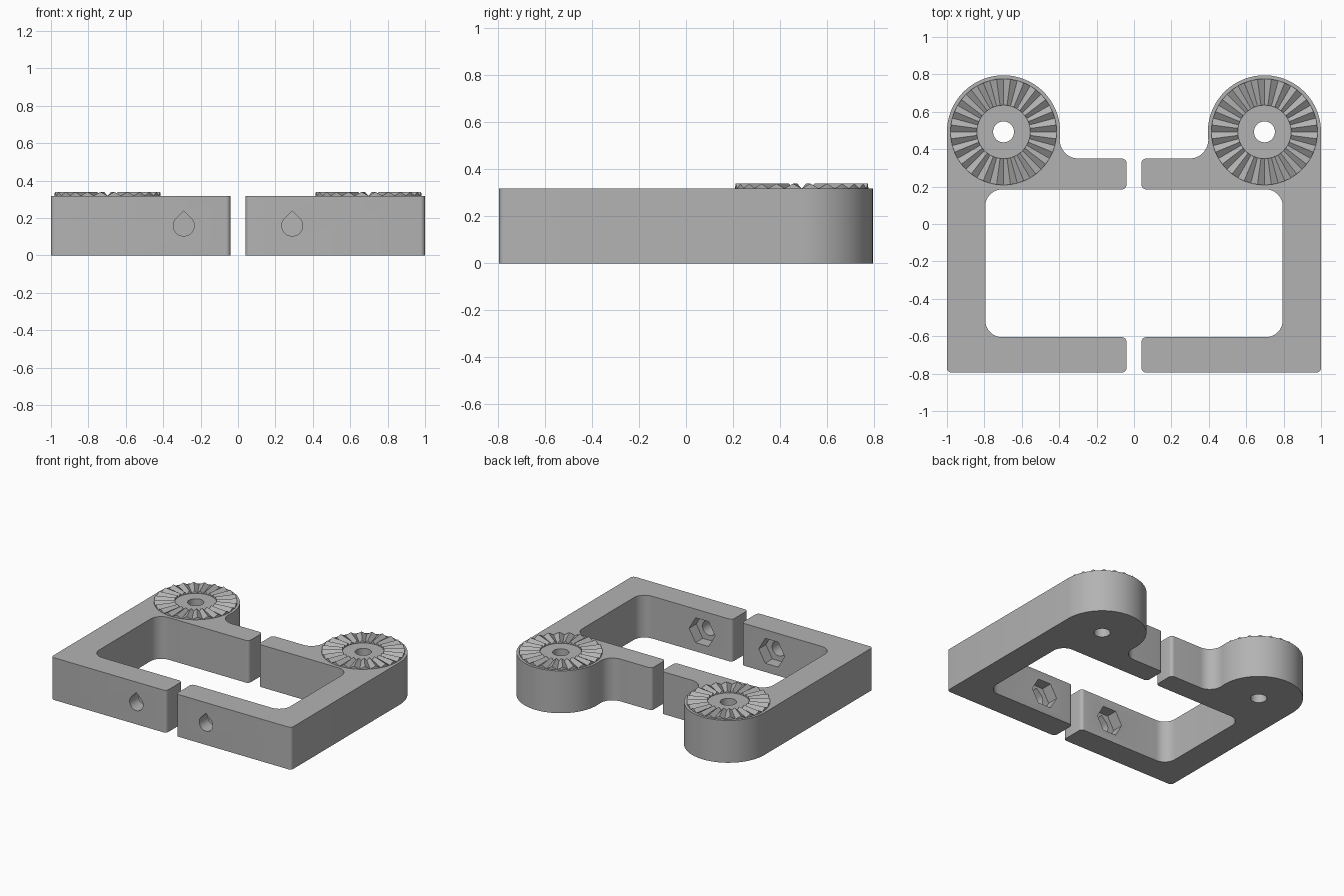
import bpy, bmesh, math
from mathutils import Matrix

if "Cube" in bpy.data.objects:
    bpy.data.objects.remove(bpy.data.objects["Cube"])

H = 0.318                      # body height
CX, CY, R = 0.6975, 0.4925, 0.3025   # round knuckle
BOLT_X, BOLT_Z = 0.29, 0.159

grey = bpy.data.materials.new("plain grey")
grey.diffuse_color = (0.45, 0.45, 0.45, 1)
grey.use_nodes = True
grey.node_tree.nodes["Principled BSDF"].inputs["Base Color"].default_value = grey.diffuse_color


def arc(cx, cy, r, a0, a1, n):
    return [(cx + r * math.cos(math.radians(a0 + (a1 - a0) * i / n)),
             cy + r * math.sin(math.radians(a0 + (a1 - a0) * i / n)))
            for i in range(n + 1)]


def make_object(name, bm):
    bmesh.ops.recalc_face_normals(bm, faces=bm.faces)
    mesh = bpy.data.meshes.new(name)
    bm.to_mesh(mesh)
    bm.free()
    mesh.materials.append(grey)
    obj = bpy.data.objects.new(name, mesh)
    bpy.context.collection.objects.link(obj)
    return obj


def prism(name, points, z0, z1, matrix=None):
    bm = bmesh.new()
    face = bm.faces.new([bm.verts.new((x, y, z0)) for x, y in points])
    top = bmesh.ops.extrude_face_region(bm, geom=[face])
    verts = [v for v in top["geom"] if isinstance(v, bmesh.types.BMVert)]
    bmesh.ops.translate(bm, verts=verts, vec=(0, 0, z1 - z0))
    if matrix:
        bm.transform(matrix)
    return make_object(name, bm)


def activate(obj):
    bpy.ops.object.select_all(action="DESELECT")
    obj.select_set(True)
    bpy.context.view_layer.objects.active = obj


def mirrored(obj):
    mod = obj.modifiers.new("mirror", "MIRROR")
    mod.use_axis[0] = True
    activate(obj)
    bpy.ops.object.modifier_apply(modifier=mod.name)


# Half clamp outline: front bar, side bar, knuckle, blend, back bar, inner corners
blend = 0.1
dy = 0.35 + blend - CY
fx = CX - math.sqrt((R + blend) ** 2 - dy ** 2)
tilt = math.degrees(math.atan2(-dy, CX - fx))
c = 0.025
outline = (arc(0.04 + c, -0.795 + c, c, 180, 270, 5)
           + arc(1 - c, -0.795 + c, c, 270, 360, 5)
           + arc(CX, CY, R, 0, 180 + tilt, 48)
           + arc(fx, 0.35 + blend, blend, tilt, -90, 12)[1:]
           + arc(0.04 + c, 0.35 - c, c, 90, 180, 5)
           + arc(0.04 + c, 0.185 + c, c, 180, 270, 5)
           + arc(0.705, 0.095, 0.09, 90, 0, 10)
           + arc(0.705, -0.515, 0.09, 0, -90, 10)
           + arc(0.04 + c, -0.605 - c, c, 90, 180, 5))
body = prism("clamp_halves", outline, 0, H)

# Pivot bore, teardrop bolt hole and hexagonal nut pocket
upright = Matrix.Translation((BOLT_X, 0, BOLT_Z)) @ Matrix.Rotation(math.pi / 2, 4, "X")
teardrop = arc(0, 0, 0.056, 135, 405, 30) + [(0, 0.056 * math.sqrt(2))]
hexagon = arc(0, 0, 0.108, 0, 300, 5)
cutters = [prism("pivot_bore", arc(CX, CY, 0.056, 0, 348.75, 31), -0.1, 0.6),
           prism("bolt_hole", teardrop, 0.5, 0.9, upright),
           prism("nut_pocket", hexagon, 0.5, 0.69, upright)]
for cutter in cutters:
    cutter.hide_render = True
    mod = body.modifiers.new(cutter.name, "BOOLEAN")
    mod.object = cutter
    mod.operation = "DIFFERENCE"
    mod.solver = "EXACT"
    activate(body)
    bpy.ops.object.modifier_apply(modifier=mod.name)
    bpy.data.objects.remove(cutter)
mirrored(body)
bpy.ops.object.shade_smooth_by_angle(angle=math.radians(30))

# Toothed locking rings: radial ridges and valleys
TEETH = 24
bm = bmesh.new()
rows = []
for i in range(2 * TEETH):
    a = math.pi * i / TEETH + math.pi / 2
    z = H + (0.021 if i % 2 else 0.0005)
    rows.append([bm.verts.new((CX + r * math.cos(a), CY + r * math.sin(a), h))
                 for r, h in ((0.143, H - 0.01), (0.143, z), (0.284, z), (0.284, H - 0.01))])
for i, row in enumerate(rows):
    nxt = rows[(i + 1) % len(rows)]
    for k in range(4):
        j = (k + 1) % 4
        bm.faces.new((row[k], row[j], nxt[j], nxt[k]))
mirrored(make_object("toothed_rings", bm))
